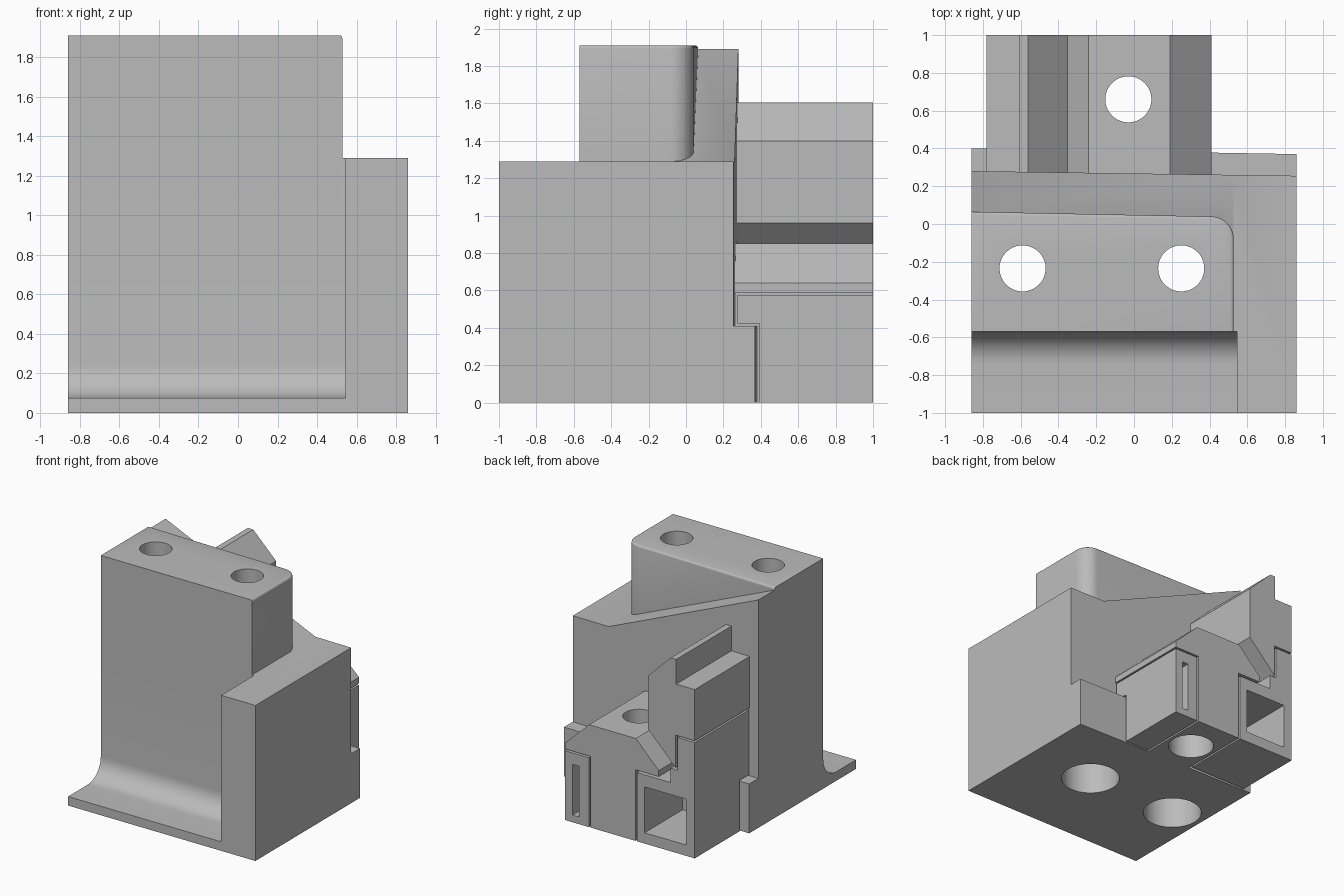
import bpy, bmesh
from math import sin, cos, pi, radians

if "Cube" in bpy.data.objects:
    bpy.data.objects.remove(bpy.data.objects["Cube"])

grey = bpy.data.materials.new("plain_grey")
grey.use_nodes = True
colour = (0.5, 0.5, 0.5, 1)
grey.diffuse_color = colour
grey.node_tree.nodes["Principled BSDF"].inputs["Base Color"].default_value = colour


def prism(name, profile, axis, low, high):
    """Extrude a 2D profile along an axis; the profile uses the other two axes in order."""
    index = "xyz".index(axis)
    bm = bmesh.new()
    verts = []
    for p in profile:
        co = list(p)
        co.insert(index, low)
        verts.append(bm.verts.new(co))
    face = bm.faces.new(verts)
    out = bmesh.ops.extrude_face_region(bm, geom=[face])["geom"]
    move = [0, 0, 0]
    move[index] = high - low
    bmesh.ops.translate(bm, vec=move,
                        verts=[g for g in out if isinstance(g, bmesh.types.BMVert)])
    bmesh.ops.recalc_face_normals(bm, faces=bm.faces)
    mesh = bpy.data.meshes.new(name)
    bm.to_mesh(mesh)
    bm.free()
    obj = bpy.data.objects.new(name, mesh)
    mesh.materials.append(grey)
    bpy.context.collection.objects.link(obj)
    return obj


def rect(a0, a1, b0, b1):
    return [(a0, b0), (a1, b0), (a1, b1), (a0, b1)]


def arc(cx, cy, r, start, end, steps):
    return [(cx + r * cos(radians(start + (end - start) * i / steps)),
             cy + r * sin(radians(start + (end - start) * i / steps)))
            for i in range(steps + 1)]


def combine(target, other, operation):
    """Apply a boolean and remove the second object."""
    mod = target.modifiers.new("boolean", 'BOOLEAN')
    mod.operation = operation
    mod.solver = 'EXACT'
    mod.object = other
    bpy.context.view_layer.objects.active = target
    bpy.ops.object.modifier_apply(modifier=mod.name)
    bpy.data.objects.remove(other)


def drill(target, x, y, radius, low, high):
    cutter = prism("hole_cutter", arc(x, y, radius, 0, 352.5, 47), 'z', low, high)
    cutter.hide_render = True
    combine(target, cutter, 'DIFFERENCE')


# Main body: lower block with a slightly skewed rear wall
body = prism("body", [(-0.86, -0.57), (0.545, -0.57), (0.545, -1), (0.86, -1),
                      (0.86, 0.255), (-0.86, 0.28)], 'z', 0, 1.29)

# Tower with a rounded rear corner and softened top edges
tower = prism("tower", [(-0.86, -0.57), (0.528, -0.57)]
              + arc(0.408, -0.08, 0.12, 0, 90, 12) + [(-0.86, 0.065)], 'z', 1.1, 1.91)
bm = bmesh.new()
bm.from_mesh(tower.data)
soft = []
for e in bm.edges:
    mid = (e.verts[0].co + e.verts[1].co) / 2
    if min(v.co.z for v in e.verts) > 1.9 and mid.x > -0.8 and mid.y > -0.5:
        soft.append(e)
bmesh.ops.bevel(bm, geom=soft, offset=0.015, segments=3, affect='EDGES', profile=0.5)
bm.to_mesh(tower.data)
bm.free()
combine(body, tower, 'UNION')

# Sloping rib behind the tower, trimmed to the skewed rear wall
rib = prism("rib", [(-0.86, 1.1), (0.528, 1.1), (0.528, 1.29), (-0.86, 1.89)],
            'y', -0.09, 0.28)
for v in rib.data.vertices:
    if v.co.y > 0.2:
        v.co.y = 0.28 - 0.025 * (v.co.x + 0.86) / 1.72
combine(body, rib, 'UNION')

# Rear foot and front flange with its fillet
foot = prism("foot", [(-0.86, 0), (0.86, 0), (0.86, 0.37), (-0.86, 0.4)], 'z', 0, 0.41)
combine(body, foot, 'UNION')
flange = prism("flange", [(-0.5, 0), (-1, 0), (-1, 0.075)]
               + arc(-0.74, 0.245, 0.17, -90, 0, 12) + [(-0.5, 0.245)], 'x', -0.86, 0.545)
combine(body, flange, 'UNION')

# Rear arm with a bevelled top, and the hooked upright beside it
arm = prism("arm", [(-0.235, 0), (0.175, 0), (0.175, 0.59), (0.41, 0.59), (0.41, 0.64),
                    (0.19, 0.85), (-0.24, 0.85), (-0.45, 0.64), (-0.45, 0.59),
                    (-0.235, 0.59)], 'y', 0.2, 1)
combine(body, arm, 'UNION')
upright = prism("upright", [(-0.78, 0.975), (-0.605, 0.975), (-0.605, 0.705), (-0.35, 0.96),
                            (-0.35, 1.4), (-0.56, 1.605), (-0.61, 1.605), (-0.61, 1.4),
                            (-0.78, 1.4)], 'y', 0.2, 1)
combine(body, upright, 'UNION')

# Counterbored bolt holes
for x, y, wide, depth, top in ((-0.59, -0.235, 0.228, 1.2, 2.1),
                               (0.25, -0.235, 0.228, 1.2, 2.1),
                               (-0.03, 0.66, 0.177, 0.45, 1)):
    drill(body, x, y, wide, -0.1, depth)
    drill(body, x, y, 0.122, depth - 0.1, top)

# Separate side insert and stepped base block, notched over the foot and hollowed
insert = prism("side_insert", rect(0.19, 0.41, 0, 0.575), 'y', 0.275, 1)
base = prism("base_block", [(-0.78, 0), (-0.25, 0), (-0.25, 0.57), (-0.56, 0.57),
                            (-0.56, 0.69), (-0.62, 0.69), (-0.62, 0.96), (-0.78, 0.96)],
             'y', 0.287, 1)
for part, front, hole in ((insert, 0.392, rect(0.283, 0.34, 0.06, 0.48)),
                          (base, 0.415, rect(-0.7, -0.32, 0.09, 0.47))):
    notch = prism("notch_cutter", rect(0.1, front, -0.1, 0.423), 'x', -1, 1)
    notch.hide_render = True
    combine(part, notch, 'DIFFERENCE')
    pocket = prism("pocket_cutter", hole, 'y', 0.5, 1.1)
    pocket.hide_render = True
    combine(part, pocket, 'DIFFERENCE')

# Smooth shading on curved areas, sharp elsewhere
for obj in (body, insert, base):
    bpy.ops.object.select_all(action='DESELECT')
    obj.select_set(True)
    bpy.context.view_layer.objects.active = obj
    bpy.ops.object.shade_smooth_by_angle(angle=radians(32))
